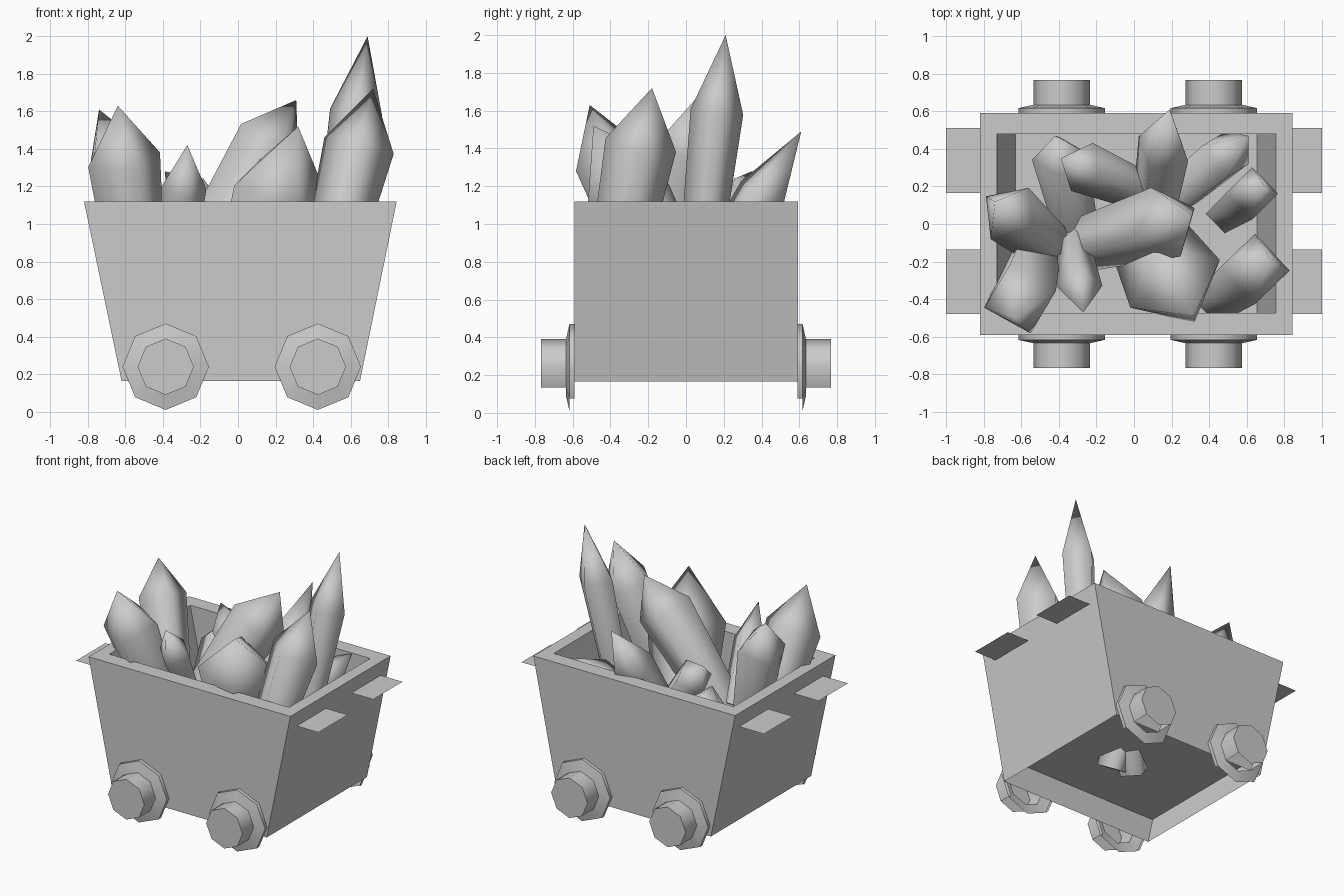
import bpy, bmesh, math
from mathutils import Vector

if "Cube" in bpy.data.objects:
    bpy.data.objects.remove(bpy.data.objects["Cube"], do_unlink=True)

SHADE = 0.6
grey = bpy.data.materials.new("plain_grey")
grey.use_nodes = True
grey.diffuse_color = (SHADE, SHADE, SHADE, 1)
grey.node_tree.nodes["Principled BSDF"].inputs["Base Color"].default_value = (SHADE, SHADE, SHADE, 1)


def finish(name, bm):
    mesh = bpy.data.meshes.new(name)
    bm.to_mesh(mesh)
    bm.free()
    mesh.materials.append(grey)
    obj = bpy.data.objects.new(name, mesh)
    bpy.context.collection.objects.link(obj)
    return obj


def bridge(bm, a, b):
    n = len(a)
    return [bm.faces.new((a[i], a[(i + 1) % n], b[(i + 1) % n], b[i])) for i in range(n)]


def rect(bm, x0, x1, y0, y1, z):
    return [bm.verts.new((x, y, z)) for x, y in ((x0, y0), (x1, y0), (x1, y1), (x0, y1))]


# Cart body: flared walls, flat rim, inner walls and floor
bm = bmesh.new()
rings = [rect(bm, -0.62, 0.65, -0.59, 0.592, 0.165),
         rect(bm, -0.82, 0.845, -0.59, 0.592, 1.12),
         rect(bm, -0.73, 0.755, -0.475, 0.48, 1.12),
         rect(bm, -0.63, 0.655, -0.475, 0.48, 0.64)]
for a, b in zip(rings, rings[1:]):
    bridge(bm, a, b)
bm.faces.new(rings[-1])
finish("cart_body", bm)

# Recessed underside
bm = bmesh.new()
bm.faces.new(reversed(rect(bm, -0.655, 0.684, -0.587, 0.589, 0.35)))
finish("cart_underside", bm)

# Flat side handles
for end, x0, x1 in (("right", -1.0, -0.795), ("left", 0.82, 1.0)):
    for place, y0, y1 in (("front", -0.48, -0.135), ("back", 0.165, 0.51)):
        bm = bmesh.new()
        bm.faces.new(rect(bm, x0, x1, y0, y1, 1.0))
        finish(f"{place}_{end}_handle", bm)


# Eight-sided wheels with a long hub, open underneath
def wheel(name, x, side):
    bm = bmesh.new()
    loops = []
    for r, d in ((0.23, 0.59), (0.23, 0.617), (0.15, 0.635), (0.15, 0.768)):
        loops.append([bm.verts.new((x + r * math.sin(k * math.pi / 4), side * d,
                                    0.24 + r * math.cos(k * math.pi / 4))) for k in range(8)])
    for a, b in zip(loops, loops[1:]):
        bridge(bm, a, b)
    bm.faces.new(loops[-1])
    bmesh.ops.recalc_face_normals(bm, faces=bm.faces)
    if max(bm.faces, key=lambda f: abs(f.calc_center_median().y)).normal.y * side < 0:
        bmesh.ops.reverse_faces(bm, faces=bm.faces)
    low = [f for f in bm.faces if f.normal.z < -0.8]
    bmesh.ops.delete(bm, geom=low, context='FACES_ONLY')
    mesh = finish(name, bm).data
    mesh.shade_smooth()
    mesh.set_sharp_from_angle(angle=math.radians(60))


for place, side in (("front", -1), ("back", 1)):
    wheel(f"{place}_right_wheel", -0.385, side)
    wheel(f"{place}_left_wheel", 0.425, side)


# Four-sided crystals: narrow base, wide shoulder, pointed tip.
# The heading is the compass angle of one shoulder corner.
def crystal(name, base, tip, radius, shoulder, heading):
    base, tip = Vector(base), Vector(tip)
    axis = tip - base
    way = axis.normalized()
    u = Vector((math.cos(math.radians(heading)), math.sin(math.radians(heading)), 0))
    u = (u - way * u.dot(way)).normalized()
    v = way.cross(u)
    bm = bmesh.new()
    loops = []
    for r, t in ((radius * 0.72, 0), (radius, shoulder)):
        loops.append([bm.verts.new(base + axis * t + d * r) for d in (u, v, -u, -v)])
    point = bm.verts.new(tip)
    sides = bridge(bm, *loops)
    top = loops[1]
    sides += [bm.faces.new((top[i], top[(i + 1) % 4], point)) for i in range(4)]
    bm.faces.new(reversed(loops[0]))
    for f in sides:
        f.smooth = True
    finish(name, bm)


crystals = {
    "front_right": ((-0.52, -0.12, 0.6), (-0.64, -0.51, 1.63), 0.2, 0.72, 17),
    "right": ((-0.4, -0.16, 0.6), (-0.74, 0.12, 1.61), 0.17, 0.77, 54),
    "small_front": ((-0.32, -0.1, 0.8), (-0.27, -0.47, 1.42), 0.12, 0.63, 0),
    "front_centre": ((0.03, 0.0, 0.6), (0.32, -0.49, 1.52), 0.27, 0.65, 27),
    "centre": ((-0.3, -0.12, 0.65), (0.31, 0.05, 1.66), 0.2, 0.77, 116),
    "tall_left": ((0.48, 0.05, 0.6), (0.69, 0.21, 2.0), 0.14, 0.71, 0),
    "front_left": ((0.44, -0.4, 0.6), (0.72, -0.18, 1.72), 0.19, 0.73, 0),
    "back_centre": ((0.07, -0.14, 0.28), (0.19, 0.61, 1.49), 0.15, 0.72, -33),
    "back_left": ((-0.08, -0.1, 0.29), (0.61, 0.47, 1.12), 0.15, 0.82, 0),
    "inner_right": ((0.1, 0.15, 0.7), (-0.39, 0.35, 1.28), 0.14, 0.77, 64),
    "back_right": ((-0.28, -0.15, 0.5), (-0.42, 0.47, 1.1), 0.15, 0.82, 0),
}
for place, spec in crystals.items():
    crystal(f"{place}_crystal", *spec)
